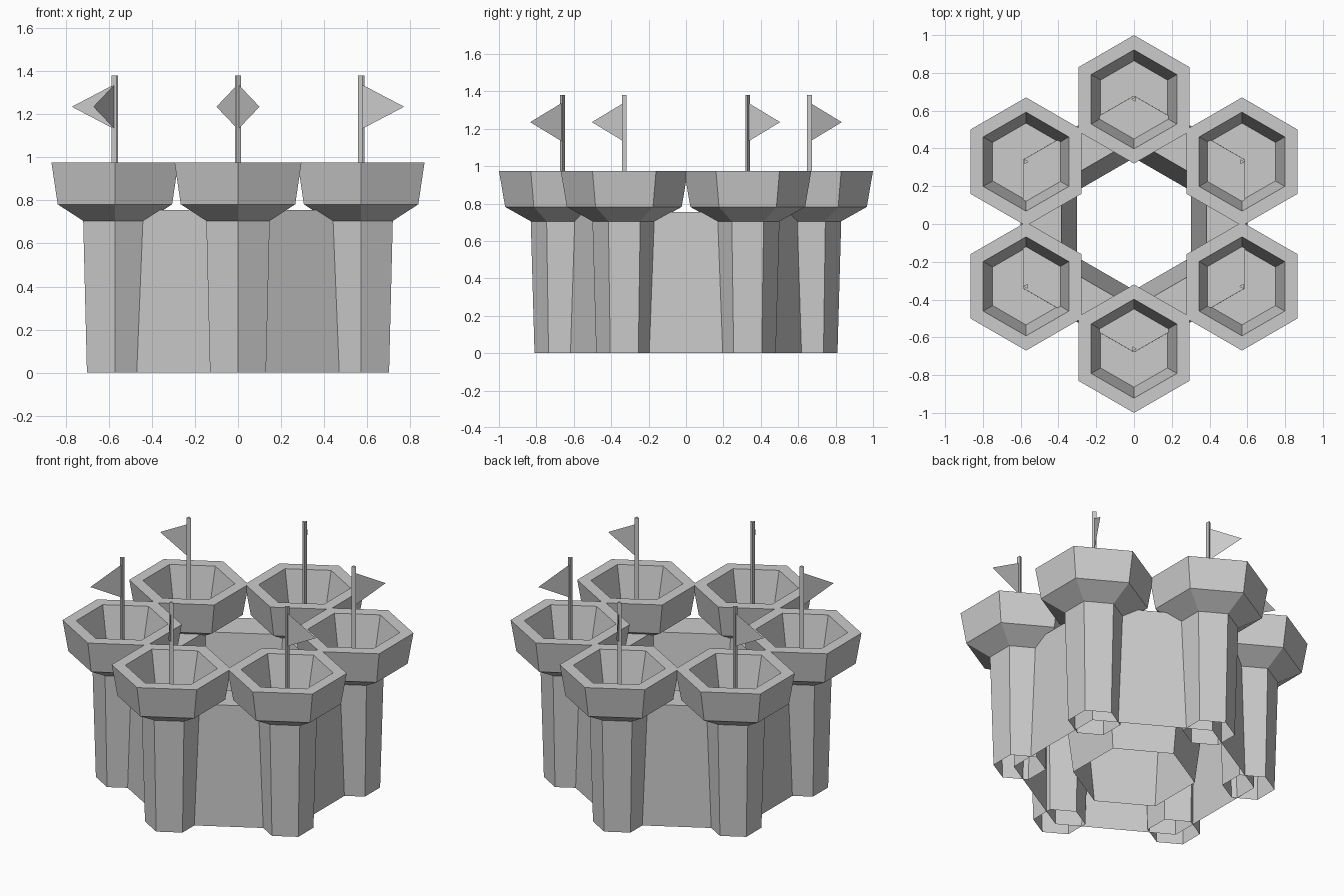
import bpy, math
from mathutils import Vector

if "Cube" in bpy.data.objects:
    bpy.data.objects.remove(bpy.data.objects["Cube"])

COS30 = math.cos(math.radians(30))


def make_object(name, verts, faces):
    mesh = bpy.data.meshes.new(name)
    mesh.from_pydata(verts, [], faces)
    mesh.update()
    obj = bpy.data.objects.new(name, mesh)
    bpy.context.collection.objects.link(obj)
    return obj


def lathe(name, profile, sides, center=(0, 0), start=90, cap_end=True):
    """Flat-sided shell through (radius, z) rings, open at its first ring."""
    verts, faces = [], []
    for r, z in profile:
        for i in range(sides):
            a = math.radians(start) + i * math.tau / sides
            verts.append((center[0] + r * math.cos(a), center[1] + r * math.sin(a), z))
    for k in range(len(profile) - 1):
        for i in range(sides):
            j = (i + 1) % sides
            faces.append((k * sides + i, k * sides + j,
                          (k + 1) * sides + j, (k + 1) * sides + i))
    if cap_end:
        last = (len(profile) - 1) * sides
        faces.append(tuple(range(last, last + sides)))
    return make_object(name, verts, faces)


# Hexagonal curtain wall: outer face, walkway, sloped courtyard face, open below
wall_profile = [(0.60 / COS30, 0), (0.588 / COS30, 0.755),
                (0.384 / COS30, 0.755), (0.303 / COS30, 0)]
lathe("curtain_wall", wall_profile, 6, cap_end=False)

# Tower: tapered shaft, flared head, rim and sunken fighting platform
tower_profile = [(0.15, 0), (0.17, 0.705), (0.307, 0.782), (0.34, 0.975),
                 (0.262, 0.975), (0.204, 0.73)]

for n in range(6):
    angle = 30 + 60 * n
    a = math.radians(angle)
    c = (0.66 * math.cos(a), 0.66 * math.sin(a))
    lathe(f"tower_{n + 1}", tower_profile, 6, c)

    # Three-sided flag pole
    lathe(f"flag_pole_{n + 1}", [(0.015, 0.73), (0.015, 1.38)], 3, c, start=angle - 30)

    # Thin pennant, swept 30 degrees from the outward direction
    f = math.radians(angle + 30)
    tip = Vector((c[0] + 0.2 * math.cos(f), c[1] + 0.2 * math.sin(f), 1.235))
    make_object(f"pennant_{n + 1}",
                [(c[0], c[1], 1.13), tip, (c[0], c[1], 1.34)], [(0, 1, 2)])
